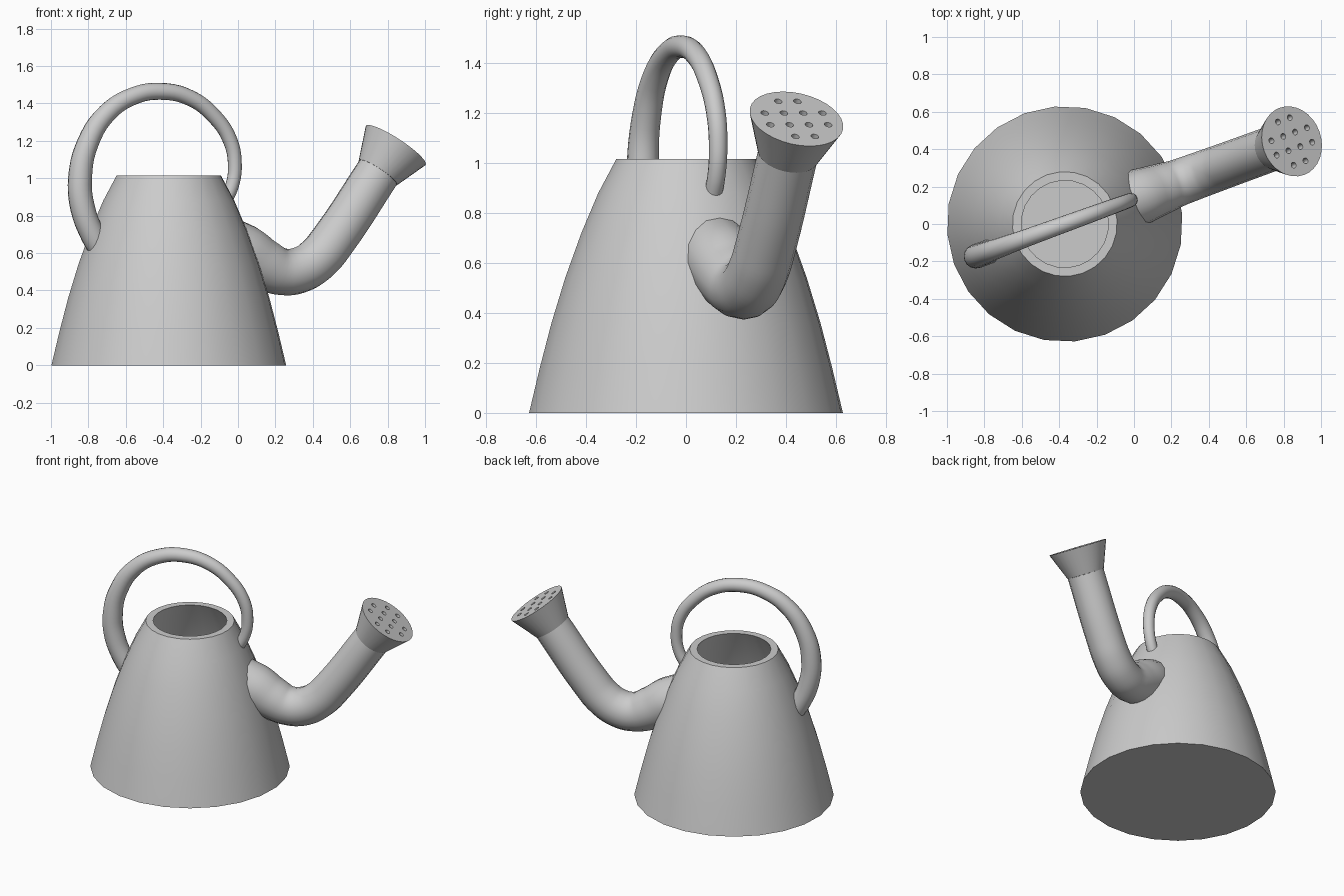
import bpy, bmesh, math
from mathutils import Matrix, Vector

if "Cube" in bpy.data.objects:
    bpy.data.objects.remove(bpy.data.objects["Cube"], do_unlink=True)

grey = bpy.data.materials.new("plain grey")
grey.use_nodes = True
colour = (0.6, 0.6, 0.6, 1)
grey.diffuse_color = colour
grey.node_tree.nodes["Principled BSDF"].inputs["Base Color"].default_value = colour

# Can frame: origin on the body axis, x pointing along the spout
CAN = Matrix.Translation((-0.37, 0, 0)) @ Matrix.Rotation(math.radians(20), 4, "Z")


def select(obj):
    bpy.ops.object.select_all(action="DESELECT")
    obj.select_set(True)
    bpy.context.view_layer.objects.active = obj


def finish(obj):
    select(obj)
    obj.data.materials.clear()
    obj.data.materials.append(grey)
    bpy.ops.object.shade_smooth_by_angle(angle=math.radians(40))


def mesh_object(name, bm, matrix):
    mesh = bpy.data.meshes.new(name)
    bm.to_mesh(mesh)
    bm.free()
    obj = bpy.data.objects.new(name, mesh)
    bpy.context.collection.objects.link(obj)
    obj.matrix_world = matrix
    return obj


def lathe(name, profile, sides, matrix):
    """Turn a closed (radius, height) profile around z, capping both ends."""
    bm = bmesh.new()
    rings = []
    for r, z in profile:
        rings.append([bm.verts.new((r * math.cos(a), r * math.sin(a), z))
                      for a in (math.tau * i / sides for i in range(sides))])
    for low, high in zip(rings, rings[1:]):
        for i in range(sides):
            j = (i + 1) % sides
            bm.faces.new((low[i], low[j], high[j], high[i]))
    bm.faces.new(rings[0])
    bm.faces.new(rings[-1])
    bmesh.ops.recalc_face_normals(bm, faces=bm.faces)
    return mesh_object(name, bm, matrix)


def tube(name, points):
    """Sweep a round section along (x, z, radius) points in the can frame."""
    curve = bpy.data.curves.new(name, "CURVE")
    curve.dimensions = "3D"
    curve.bevel_depth = 1
    curve.bevel_resolution = 6
    curve.resolution_u = 5
    curve.use_fill_caps = True
    spline = curve.splines.new("BEZIER")
    spline.bezier_points.add(len(points) - 1)
    for bp, (x, z, r) in zip(spline.bezier_points, points):
        bp.co = (x, 0, z)
        bp.radius = r
        bp.handle_left_type = bp.handle_right_type = "AUTO"
    obj = bpy.data.objects.new(name, curve)
    bpy.context.collection.objects.link(obj)
    obj.matrix_world = CAN
    select(obj)
    bpy.ops.object.convert(target="MESH")
    finish(bpy.context.object)


# Hollow body: outer wall up, rim, then inner wall down to the floor
outer = [(0.63, 0), (0.587, 0.18), (0.54, 0.36), (0.485, 0.54),
         (0.42, 0.72), (0.352, 0.88), (0.28, 1.015)]
inner = [(r - 0.047, max(z, 0.04)) for r, z in reversed(outer)]
finish(lathe("body", outer + inner, 24, CAN))

# Arched handle, thicker at the back
tube("handle", [(-0.37, 0.59, 0.06), (-0.43, 0.69, 0.065), (-0.49, 0.84, 0.066),
                (-0.505, 1.0, 0.064), (-0.46, 1.19, 0.058), (-0.35, 1.35, 0.052),
                (-0.2, 1.44, 0.047), (-0.05, 1.465, 0.045), (0.12, 1.43, 0.043),
                (0.26, 1.33, 0.041), (0.35, 1.2, 0.039), (0.376, 1.07, 0.037),
                (0.36, 0.96, 0.036), (0.31, 0.86, 0.036)])

# Bent spout
tube("spout", [(0.3, 0.655, 0.15), (0.43, 0.603, 0.15), (0.54, 0.54, 0.138),
               (0.65, 0.5, 0.125), (0.755, 0.513, 0.123), (0.85, 0.572, 0.122),
               (0.94, 0.675, 0.121), (1.19, 1.03, 0.12)])

# Flared sprinkler rose on the spout end
axis = Vector((0.57, 0, 0.82)).normalized()
side = Vector((0, 1, 0))
frame = Matrix((side.cross(axis), side, axis)).transposed().to_4x4()
rose_frame = CAN @ Matrix.Translation((1.19, 0, 1.03)) @ frame
depth = 0.178
rose = lathe("rose", [(0.122, 0), (0.191, depth)], 32, rose_frame)

# Sprinkler holes: a four by four grid without its corners
bm = bmesh.new()
for i in range(4):
    for j in range(4):
        if i in (0, 3) and j in (0, 3):
            continue
        spot = Matrix.Translation(((i - 1.5) * 0.082, (j - 1.5) * 0.082, depth))
        bmesh.ops.create_cone(bm, cap_ends=True, segments=12, radius1=0.016,
                              radius2=0.016, depth=0.08, matrix=spot)
cutter = mesh_object("hole_cutter", bm, rose_frame)
cutter.hide_render = True
cut = rose.modifiers.new("holes", "BOOLEAN")
cut.operation = "DIFFERENCE"
cut.solver = "EXACT"
cut.object = cutter
select(rose)
bpy.ops.object.modifier_apply(modifier=cut.name)
bpy.data.objects.remove(cutter, do_unlink=True)
finish(rose)
